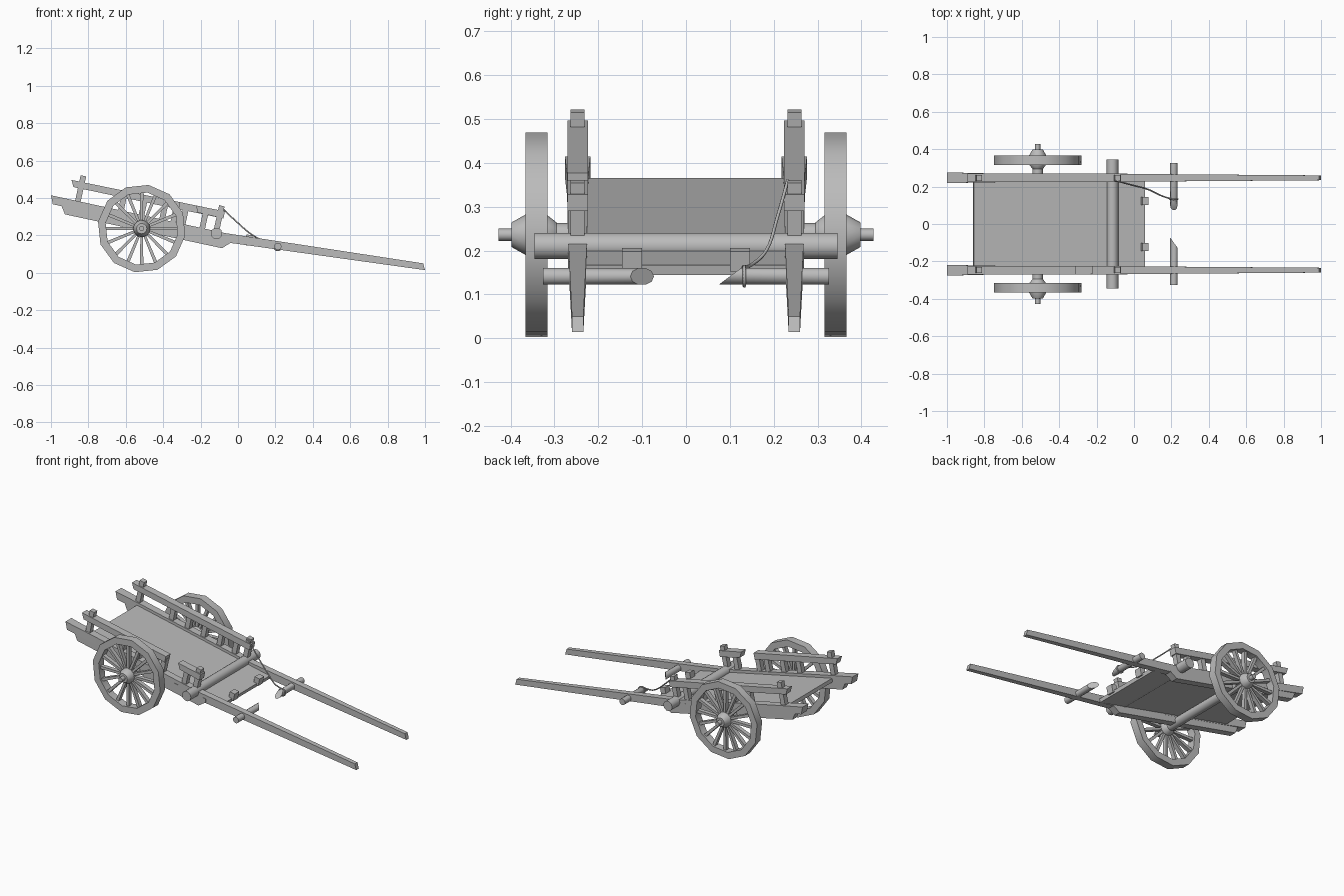
import bpy, bmesh, math
from mathutils import Vector, Matrix

if "Cube" in bpy.data.objects:
    bpy.data.objects.remove(bpy.data.objects["Cube"], do_unlink=True)

wood = bpy.data.materials.new("grey wood")
wood.use_nodes = True
GREY = (0.5, 0.5, 0.5, 1)
wood.diffuse_color = GREY
wood.node_tree.nodes["Principled BSDF"].inputs["Base Color"].default_value = GREY

SLOPE = -0.217                              # tilt of the resting cart bed
UP = Vector((-SLOPE, 0, 1)).normalized()    # normal of the tilted bed
ALONG = Vector((1, 0, SLOPE)).normalized()


def finish(name, bm, smooth=None):
    bmesh.ops.recalc_face_normals(bm, faces=bm.faces)
    mesh = bpy.data.meshes.new(name)
    bm.to_mesh(mesh)
    bm.free()
    mesh.materials.append(wood)
    ob = bpy.data.objects.new(name, mesh)
    bpy.context.collection.objects.link(ob)
    if smooth:
        bpy.ops.object.select_all(action='DESELECT')
        ob.select_set(True)
        bpy.context.view_layer.objects.active = ob
        bpy.ops.object.shade_smooth_by_angle(angle=math.radians(smooth))
    return ob


def loft(bm, rings, closed=False):
    """Skin a list of vertex rings, capping the ends unless closed."""
    rings = [[bm.verts.new(p) for p in r] for r in rings]
    n = len(rings[0])
    pairs = list(zip(rings, rings[1:]))
    if closed:
        pairs.append((rings[-1], rings[0]))
    else:
        bm.faces.new(rings[0])
        bm.faces.new(rings[-1])
    for a, b in pairs:
        for i in range(n):
            j = (i + 1) % n
            bm.faces.new((a[i], a[j], b[j], b[i]))


def prism(name, profile, y0, y1):
    bm = bmesh.new()
    loft(bm, [[(x, y, z) for x, z in profile] for y in (y0, y1)])
    return finish(name, bm)


def turned(name, x, z, stations, sides=12, phase=0.0, closed=False, smooth=40):
    """Lathe (y, radius) stations about an axis parallel to y."""
    bm = bmesh.new()
    angles = [phase + math.tau * i / sides for i in range(sides)]
    loft(bm, [[(x + r * math.cos(a), y, z + r * math.sin(a)) for a in angles]
              for y, r in stations], closed)
    return finish(name, bm, smooth)


def block(name, base, size):
    """Box standing on base, aligned to the tilted bed."""
    bm = bmesh.new()
    bmesh.ops.create_cube(bm, size=1)
    lx, ly, lz = size
    for v in bm.verts:
        c = v.co
        v.co = (Vector(base) + ALONG * (c.x * lx) + Vector((0, c.y * ly, 0))
                + UP * ((c.z + 0.5) * lz))
    return finish(name, bm)


def rail_z(x):
    return 0.475 + (x + 0.88) * -0.205


def shaft_top(x):
    return 0.414 + (x + 1) * SLOPE


# Bed boards
deck_z = lambda x: 0.365 + (x + 0.855) * SLOPE
prism("bed", [(-0.855, deck_z(-0.855)), (0.06, deck_z(0.06)),
              (0.055, deck_z(0.06) - 0.022), (-0.86, deck_z(-0.86) - 0.022)], -0.235, 0.235)

# Cross log through the front of the bed, and the axle
turned("cross_log", -0.115, 0.21, [(-0.345, 0.031), (0.345, 0.031)], sides=10)
turned("axle", -0.515, 0.235, [(-0.32, 0.028), (0.32, 0.028)])

WHEEL = Vector((-0.515, 0, 0.236))
PHASE = math.radians(81)
for s, side in ((-1, "right"), (1, "left")):
    y = 0.247 * s
    # Long shaft, tapering and bending flatter ahead of the bed
    bm = bmesh.new()
    rings = []
    for x, top, depth, half in ((-1, 0.414, 0.048, 0.029), (-0.8, shaft_top(-0.8), 0.048, 0.024),
                                (-0.07, 0.212, 0.05, 0.021), (0.99, 0.05, 0.036, 0.013)):
        rings.append([(x, y - half, top), (x, y + half, top),
                      (x + 0.01, y + half, top - depth), (x + 0.01, y - half, top - depth)])
    loft(bm, rings)
    finish(side + "_shaft", bm)

    # Sill under the shaft
    prism(side + "_sill", [(-0.945, 0.36), (-0.925, 0.312), (-0.085, 0.131),
                           (-0.035, 0.163), (-0.035, 0.185)], y - 0.022, y + 0.022)

    # Side rail, broken into two lengths on the right
    spans = [(-0.89, -0.07)] if s > 0 else [(-0.89, -0.31), (-0.225, -0.07)]
    for a, b in spans:
        prism(side + "_rail", [(a, rail_z(a) + 0.019), (b, rail_z(b) + 0.019),
                               (b - 0.008, rail_z(b) - 0.019), (a + 0.01, rail_z(a) - 0.019)],
              y - 0.023, y + 0.023)

    # Rail posts: tall ones at the ends, short ones between
    for x in (-0.86, -0.63, -0.52, -0.41, -0.3, -0.195, -0.12):
        if s < 0 and x == -0.3:
            x = -0.35
        tall = x in (-0.86, -0.12)
        block(side + "_post", (x, y, shaft_top(x) - 0.02),
              (0.03, 0.032, 0.158 if tall else 0.11))

    # Wheel rim
    turned(side + "_wheel_rim", WHEEL.x, WHEEL.z,
           [(0.316 * s, 0.236), (0.366 * s, 0.236), (0.366 * s, 0.195), (0.316 * s, 0.195)],
           12, PHASE, True)
    # Spokes
    bm = bmesh.new()
    for i in range(16):
        turn = Matrix.Rotation(math.tau * i / 16, 3, 'Y')
        loft(bm, [[WHEEL + turn @ Vector((u * w, 0.341 * s + v * 0.013, r))
                   for u, v in ((-1, -1), (1, -1), (1, 1), (-1, 1))]
                  for r, w in ((0.03, 0.007), (0.2, 0.009))])
    finish(side + "_spokes", bm)
    # Hub and axle end
    turned(side + "_hub", WHEEL.x, WHEEL.z,
           [(0.295 * s, 0.028), (0.318 * s, 0.046), (0.366 * s, 0.046), (0.398 * s, 0.028)])
    turned(side + "_axle_end", WHEEL.x, WHEEL.z, [(0.39 * s, 0.014), (0.427 * s, 0.014)])

    # Front bracket on the bed edge
    block(side + "_bracket", (0.052, 0.123 * s, 0.156), (0.034, 0.045, 0.047))

    # Peg through the shaft with an obliquely cut inner end
    bm = bmesh.new()
    ends = []
    for inner in (False, True):
        ring = []
        for i in range(10):
            a = math.tau * i / 10
            c, d = math.cos(a), math.sin(a)
            cut = 0.1 + 0.027 * (d if s > 0 else c)
            ring.append((0.213 + 0.02 * c, s * (cut if inner else 0.326), 0.141 + 0.02 * d))
        ends.append(ring)
    loft(bm, ends)
    finish(side + "_peg", bm, 40)


def rope(name, points, cyclic=False):
    curve = bpy.data.curves.new(name, 'CURVE')
    curve.dimensions = '3D'
    curve.bevel_depth = 0.004
    curve.bevel_resolution = 1
    curve.resolution_u = 5
    sp = curve.splines.new('BEZIER')
    sp.bezier_points.add(len(points) - 1)
    for p, co in zip(sp.bezier_points, points):
        p.co = co
        p.handle_left_type = p.handle_right_type = 'AUTO'
    sp.use_cyclic_u = cyclic
    curve.materials.append(wood)
    bpy.context.collection.objects.link(bpy.data.objects.new(name, curve))


# Rope from the front left post to the peg
rope("rope", [(-0.1, 0.232, 0.36), (-0.01, 0.208, 0.275), (0.08, 0.183, 0.2),
              (0.15, 0.15, 0.168), (0.213, 0.13, 0.162)])
rope("rope_loop", [(0.213 + 0.022 * c, 0.133, 0.141 + 0.022 * d)
                   for c, d in ((1, 0), (0, 1), (-1, 0), (0, -1))], True)
